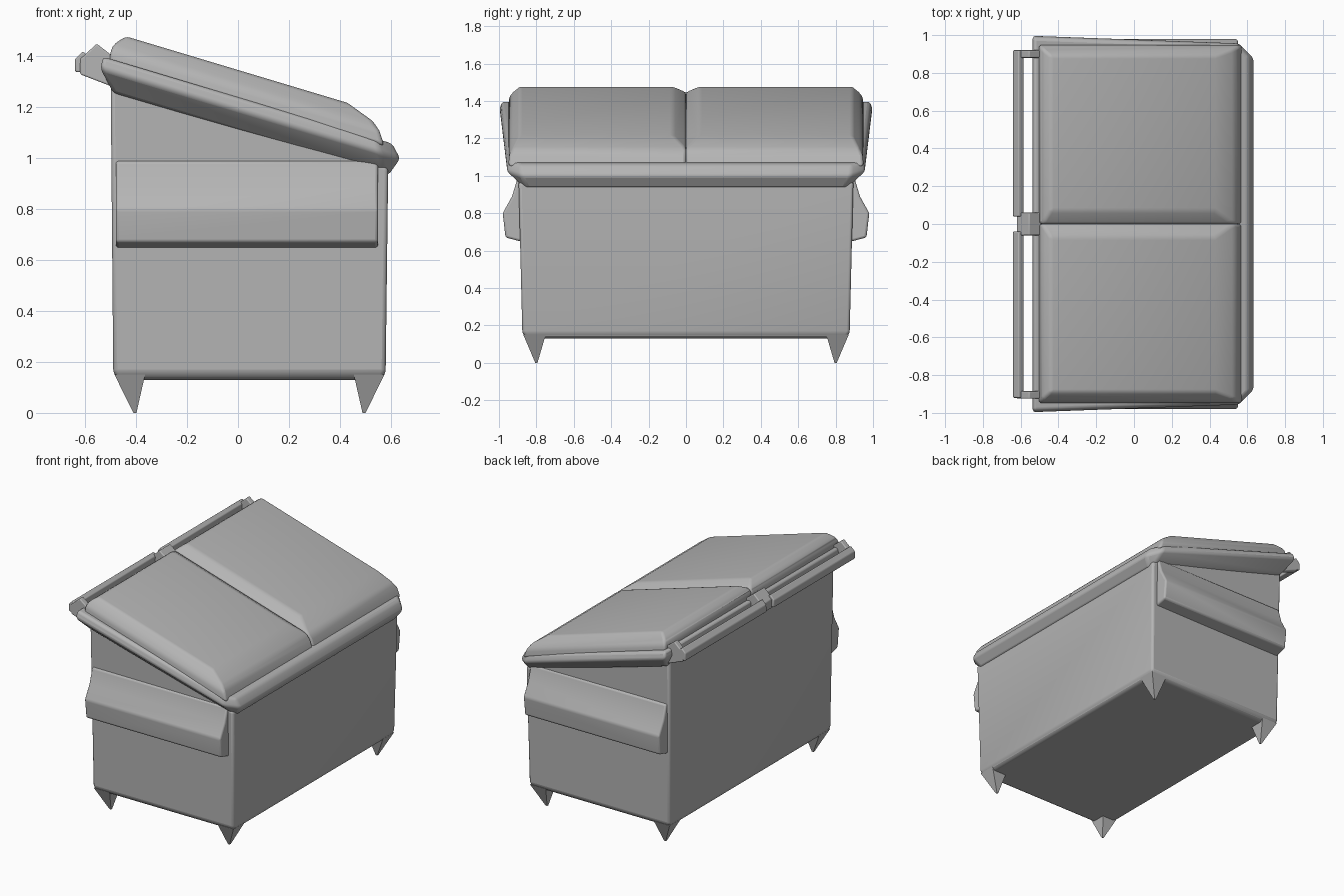
import bpy, bmesh, math

cube = bpy.data.objects.get("Cube")
if cube:
    bpy.data.objects.remove(cube, do_unlink=True)

gray = bpy.data.materials.new("weathered gray metal")
gray.use_nodes = True
color = (0.46, 0.46, 0.46, 1)
gray.diffuse_color = color
bsdf = next(n for n in gray.node_tree.nodes if n.type == 'BSDF_PRINCIPLED')
bsdf.inputs["Base Color"].default_value = color

SLOPE = 0.3  # fall of the top towards +x


def loft(name, rings, bevel=0.0, angle=40):
    """Skin matching rings of points, cap both ends, bevel and smooth."""
    bm = bmesh.new()
    loops = [[bm.verts.new(p) for p in ring] for ring in rings]
    n = len(loops[0])
    for a, b in zip(loops, loops[1:]):
        for i in range(n):
            j = (i + 1) % n
            bm.faces.new((a[i], a[j], b[j], b[i]))
    bm.faces.new(loops[0][::-1])
    bm.faces.new(loops[-1])
    bmesh.ops.recalc_face_normals(bm, faces=bm.faces)
    mesh = bpy.data.meshes.new(name)
    bm.to_mesh(mesh)
    bm.free()
    mesh.materials.append(gray)
    obj = bpy.data.objects.new(name, mesh)
    bpy.context.collection.objects.link(obj)
    if bevel:
        mod = obj.modifiers.new("soft_edges", 'BEVEL')
        mod.width = bevel
        mod.segments = 3
        mod.limit_method = 'ANGLE'
        mod.angle_limit = math.radians(20)
    bpy.ops.object.select_all(action='DESELECT')
    obj.select_set(True)
    bpy.context.view_layer.objects.active = obj
    bpy.ops.object.shade_smooth_by_angle(angle=math.radians(angle))
    return obj


def rect(x0, x1, y0, y1):
    return [(x0, y0), (x1, y0), (x1, y1), (x0, y1)]


def flat(outline, z):
    return [(x, y, z) for x, y in outline]


def sloped(outline, h):
    return [(x, y, h - SLOPE * x) for x, y in outline]


# Container body with sloping top
loft("body", [
    flat(rect(-0.47, 0.56, -0.85, 0.85), 0.13),
    flat(rect(-0.49, 0.58, -0.875, 0.875), 0.155),
    sloped(rect(-0.5, 0.59, -0.895, 0.895), 1.14)], 0.018)


# Rim with clipped front corners
def rim_outline(back, front, side, clip):
    half = [(back, side), (front - clip, side - 0.04), (front, side - 0.04 - clip)]
    return half + [(x, -y) for x, y in reversed(half)]


loft("rim", [
    sloped(rim_outline(-0.49, 0.59, 0.91, 0.02), 1.11),
    sloped(rim_outline(-0.54, 0.637, 1.0, 0.08), 1.19),
    sloped(rim_outline(-0.53, 0.605, 0.985, 0.06), 1.24)], 0.015)

# Pair of lids meeting at a shallow central groove
for side, label in ((1, "rear"), (-1, "front")):
    def lid_ring(x0, x1, y0, y1, h):
        return sloped(rect(x0, x1, side * y0, side * y1), h)
    loft(label + "_lid", [
        lid_ring(-0.505, 0.575, 0, 0.95, 1.22),
        lid_ring(-0.50, 0.555, 0, 0.945, 1.275),
        lid_ring(-0.485, 0.53, 0, 0.925, 1.305),
        lid_ring(-0.44, 0.43, 0.07, 0.89, 1.347)], 0.02, 60)

# Flared lifting pockets on both ends
pocket = [(0.85, 0.64), (0.965, 0.67), (0.98, 0.80), (0.93, 0.89), (0.90, 0.99), (0.85, 0.99)]
for side, label in ((1, "rear"), (-1, "front")):
    loft(label + "_lifting_pocket",
         [[(x, side * y, z) for y, z in pocket] for x in (-0.48, 0.55)], 0.012, 50)

# Hinge bars along the high edge, split in the middle
section = [(-0.64, 1.34), (-0.64, 1.39), (-0.61, 1.42), (-0.585, 1.40), (-0.59, 1.335)]
for y0, y1, label in ((-0.92, -0.04, "front"), (0.04, 0.92, "rear")):
    loft(label + "_hinge_bar", [[(x, y, z) for x, z in section] for y in (y0, y1)], 0.006)

# Brackets tying the hinge bars to the rim
bracket = [(-0.62, 1.33), (-0.62, 1.39), (-0.555, 1.45), (-0.49, 1.40), (-0.49, 1.28)]
for y, w, label in ((-0.905, 0.02, "front"), (0, 0.06, "middle"), (0.9, 0.02, "rear")):
    loft(label + "_hinge_bracket",
         [[(x, y + s * w, z) for x, z in bracket] for s in (-1, 1)], 0.006)

# Pointed corner feet
for sx in (-1, 1):
    for sy in (-1, 1):
        cx = 0.045
        top = [(cx + sx * 0.53, sy * 0.87), (cx + sx * 0.41, sy * 0.87),
               (cx + sx * 0.41, sy * 0.75), (cx + sx * 0.53, sy * 0.75)]
        tx, ty = cx + sx * 0.45, sy * 0.80
        tip = rect(tx - 0.006, tx + 0.006, ty - 0.006, ty + 0.006)
        if sx * sy > 0:
            tip = [tip[2], tip[3], tip[0], tip[1]] if sx > 0 else tip
        else:
            tip = [tip[1], tip[0], tip[3], tip[2]] if sx > 0 else [tip[3], tip[2], tip[1], tip[0]]
        name = ("front" if sy < 0 else "rear") + ("_left" if sx > 0 else "_right") + "_foot"
        loft(name, [flat(top, 0.15), flat(tip, 0.0)])
